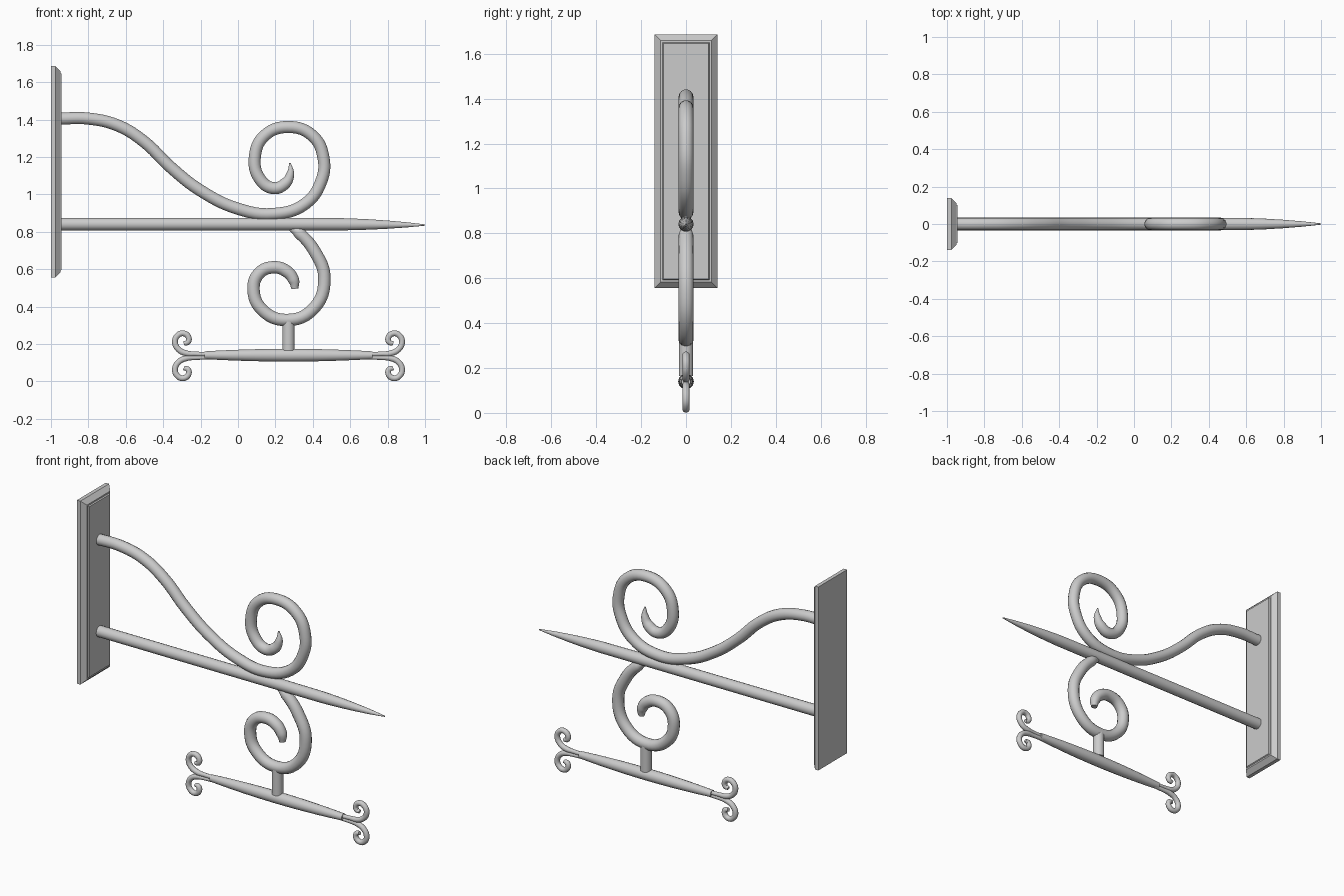
import bpy, bmesh, math

if "Cube" in bpy.data.objects:
    bpy.data.objects.remove(bpy.data.objects["Cube"])

AXIS_X = 0.27    # centre of the hanging part
AXIS_Z = 0.137   # centre height of the lower bar


def smooth(obj):
    bpy.ops.object.select_all(action='DESELECT')
    obj.select_set(True)
    bpy.context.view_layer.objects.active = obj
    bpy.ops.object.convert(target='MESH')
    bpy.ops.object.shade_smooth_by_angle(angle=math.radians(40))


def tube(name, pts, r, curved=True):
    """Round bar through (x, z[, radius factor]) points in the y = 0 plane."""
    cu = bpy.data.curves.new(name, 'CURVE')
    cu.dimensions = '3D'
    cu.bevel_depth = r
    cu.bevel_resolution = 5
    cu.resolution_u = 6
    cu.use_fill_caps = True
    sp = cu.splines.new('BEZIER' if curved else 'POLY')
    data = sp.bezier_points if curved else sp.points
    data.add(len(pts) - 1)
    for p, q in zip(data, pts):
        co = (q[0], 0, q[1])
        p.co = co if curved else (*co, 1)
        p.radius = q[2] if len(q) > 2 else 1
    if curved:
        for p in data:
            p.handle_left_type = p.handle_right_type = 'AUTO'
    obj = bpy.data.objects.new(name, cu)
    bpy.context.collection.objects.link(obj)
    smooth(obj)
    return obj


# wall plate: stacked rectangles (x, inset) with chamfer and small raised panel
bm = bmesh.new()
rings = []
for x, i in [(-1, 0), (-0.977, 0), (-0.95, 0.027), (-0.95, 0.036), (-0.943, 0.04)]:
    y, lo, hi = 0.14 - i, 0.556 + i, 1.686 - i
    rings.append([bm.verts.new((x, a, b)) for a, b in
                  ((-y, lo), (y, lo), (y, hi), (-y, hi))])
for a, b in zip(rings, rings[1:]):
    for k in range(4):
        j = (k + 1) % 4
        bm.faces.new((a[k], a[j], b[j], b[k]))
bm.faces.new(rings[0][::-1])
bm.faces.new(rings[-1])
bmesh.ops.recalc_face_normals(bm, faces=bm.faces)
me = bpy.data.meshes.new("wall_plate")
bm.to_mesh(me)
bm.free()
bpy.context.collection.objects.link(bpy.data.objects.new("wall_plate", me))

# pointed horizontal arm
tube("main_arm", [(-0.96, 0.841), (0.3, 0.841), (0.58, 0.84, 0.97), (0.7, 0.839, 0.84),
                  (0.8, 0.838, 0.66), (0.9, 0.837, 0.42), (1.0, 0.836, 0.1)], 0.034, False)

# brace sweeping down from the plate into the upper scroll
tube("upper_scroll", [(-0.96, 1.405), (-0.8, 1.405), (-0.64, 1.367), (-0.5, 1.28),
                      (-0.36, 1.145), (-0.2, 1.02), (0, 0.923), (0.19, 0.895),
                      (0.36, 0.95), (0.445, 1.07), (0.458, 1.19), (0.4, 1.312),
                      (0.265, 1.36), (0.14, 1.312), (0.09, 1.2), (0.115, 1.085),
                      (0.19, 1.033), (0.252, 1.058, 0.95), (0.28, 1.11, 0.65),
                      (0.278, 1.168, 0.12)], 0.033)

# lower scroll hanging under the arm
tube("lower_scroll", [(0.28, 0.825, 0.5), (0.325, 0.795, 0.95), (0.41, 0.695), (0.462, 0.55),
                      (0.405, 0.39), (0.26, 0.328), (0.13, 0.382), (0.083, 0.49),
                      (0.112, 0.577), (0.19, 0.61), (0.262, 0.587), (0.298, 0.54, 0.9),
                      (0.304, 0.495, 0.55)], 0.034)

# stem and swelling crossbar
tube("stem", [(AXIS_X, 0.165), (AXIS_X, 0.325)], 0.033, False)
tube("crossbar", [(AXIS_X + 0.45 * t / 6, 0.14, 1 - 0.4 * (t / 6) ** 2)
                  for t in range(-6, 7)], 0.035, False)

# four small end curls, mirrored left/right and up/down
CURL = [(0.42, 0.008, 0.75), (0.50, 0.010, 0.8), (0.545, 0.013), (0.587, 0.033),
        (0.607, 0.073), (0.594, 0.107), (0.563, 0.12), (0.535, 0.1),
        (0.538, 0.073, 0.95), (0.56, 0.066, 0.7)]
for sx, side in ((-1, "left"), (1, "right")):
    for sz, level in ((-1, "lower"), (1, "upper")):
        tube(f"end_curl_{side}_{level}",
             [(AXIS_X + sx * p[0], AXIS_Z + sz * p[1], *p[2:]) for p in CURL], 0.016)
